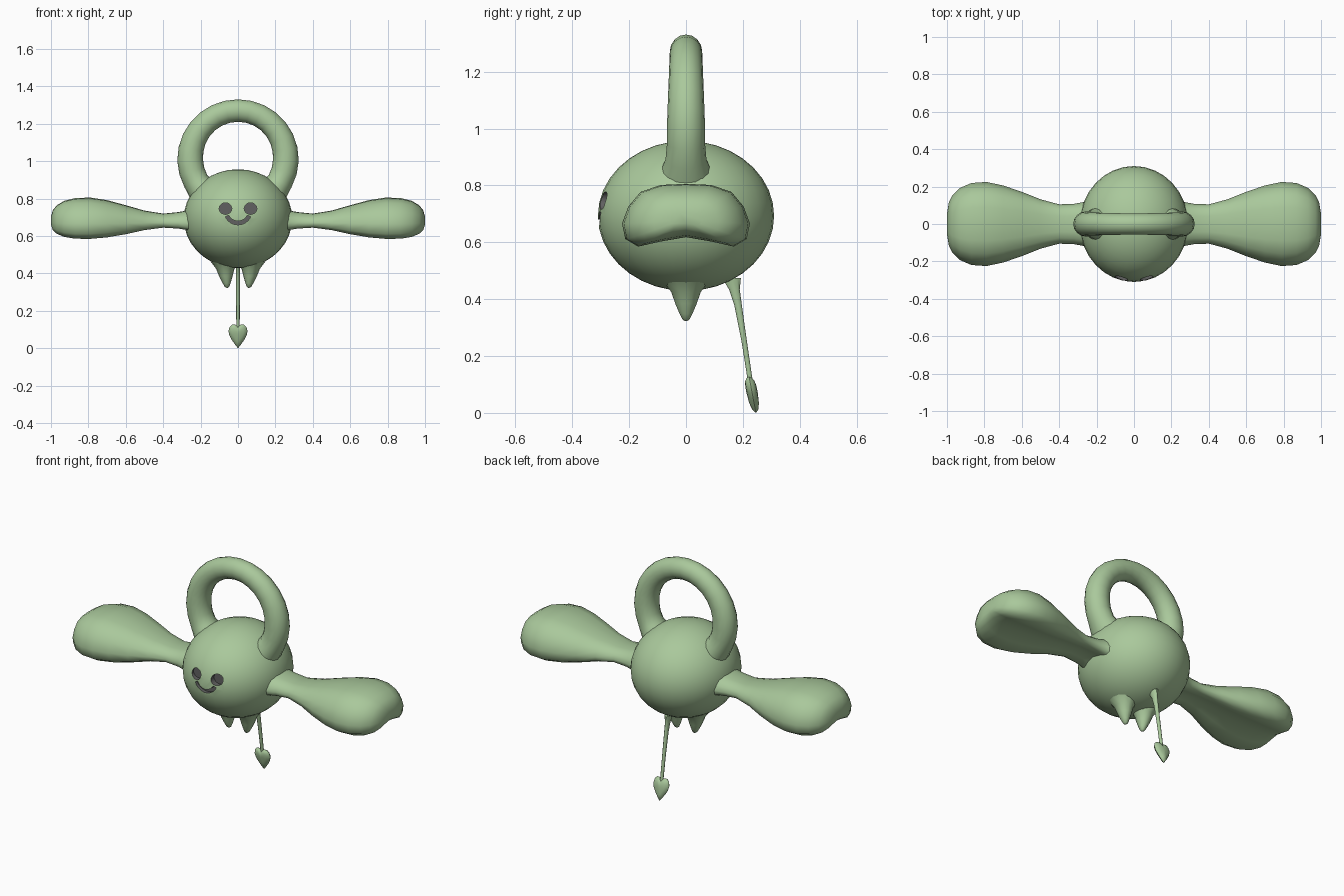
import bpy, bmesh
from math import sin, cos, pi, radians

if "Cube" in bpy.data.objects:
    bpy.data.objects.remove(bpy.data.objects["Cube"])


def material(name, rgb):
    m = bpy.data.materials.new(name)
    m.diffuse_color = (*rgb, 1)
    m.use_nodes = True
    m.node_tree.nodes["Principled BSDF"].inputs["Base Color"].default_value = m.diffuse_color
    return m


GREEN = material("soft_green", (0.40, 0.58, 0.33))
DARK = material("dark_grey", (0.12, 0.12, 0.12))


def finish(name, bm, mirror=False):
    bmesh.ops.recalc_face_normals(bm, faces=bm.faces)
    me = bpy.data.meshes.new(name)
    bm.to_mesh(me)
    bm.free()
    ob = bpy.data.objects.new(name, me)
    bpy.context.collection.objects.link(ob)
    me.materials.append(GREEN)
    if mirror:
        mod = ob.modifiers.new("mirror", 'MIRROR')
        mod.use_mirror_merge = False
    return ob


def smooth(ob, angle=50):
    bpy.ops.object.select_all(action='DESELECT')
    ob.select_set(True)
    bpy.context.view_layer.objects.active = ob
    bpy.ops.object.shade_smooth_by_angle(angle=radians(angle))


def loft(name, rings, mirror=False):
    """Skin a list of equally long point rings and cap both ends."""
    bm = bmesh.new()
    vs = [[bm.verts.new(p) for p in ring] for ring in rings]
    n = len(vs[0])
    for a, b in zip(vs, vs[1:]):
        for i in range(n):
            j = (i + 1) % n
            bm.faces.new((a[i], a[j], b[j], b[i]))
    bm.faces.new(vs[0])
    bm.faces.new(vs[-1])
    ob = finish(name, bm, mirror)
    smooth(ob)
    return ob


def circle(n):
    return [(cos(2 * pi * i / n), sin(2 * pi * i / n)) for i in range(n)]


# Body: slightly squashed ball
bm = bmesh.new()
bmesh.ops.create_uvsphere(bm, u_segments=32, v_segments=18, radius=1)
for v in bm.verts:
    v.co = (v.co.x * 0.29, v.co.y * 0.31, 0.693 + v.co.z * 0.264)
body = finish("body", bm)
body.data.materials.append(DARK)

# Face: eyes and smile sunk into the body
eyes = [[(s * 0.067 + 0.034 * c, 0.747 + 0.031 * d) for c, d in circle(20)] for s in (-1, 1)]
arc = [radians(-155 + 130 * i / 12) for i in range(13)]
smile = ([(0.075 * cos(a), 0.735 + 0.075 * sin(a)) for a in arc] +
         [(0.055 * cos(a), 0.735 + 0.055 * sin(a)) for a in reversed(arc)])
bm = bmesh.new()
for outline, depth in ((eyes[0], -0.27), (eyes[1], -0.27), (smile, -0.285)):
    front = [bm.verts.new((x, -0.4, z)) for x, z in outline]
    back = [bm.verts.new((x, depth, z)) for x, z in outline]
    bm.faces.new(front)
    bm.faces.new(back)
    for i in range(len(front)):
        j = (i + 1) % len(front)
        bm.faces.new((front[i], front[j], back[j], back[i]))
cutter = finish("face_cutter", bm)
cutter.data.materials.append(DARK)
for p in cutter.data.polygons:
    p.material_index = 1
cutter.hide_render = True
cut = body.modifiers.new("face", 'BOOLEAN')
cut.operation = 'DIFFERENCE'
cut.solver = 'EXACT'
cut.object = cutter
bpy.context.view_layer.objects.active = body
bpy.ops.object.modifier_apply(modifier="face")
bpy.data.objects.remove(cutter)
smooth(body, 30)

# Ring handle on top
rings = []
for i in range(21):
    a = radians(-42 + 264 * i / 20)
    up = max(0, sin(a))
    rad, wide = 0.069 - 0.009 * up, 0.067 - 0.010 * up
    if i in (0, 20):
        rad, wide = 0.080, 0.092
    elif i in (1, 19):
        wide = 0.072
    rings.append([((0.256 + rad * c) * cos(a), wide * d, 1.015 + (0.256 + rad * c) * sin(a))
                  for c, d in circle(16)])
loft("ring_handle", rings)

# Wings: bean-shaped section, hollow underneath; (x, half width, bottom, top)
half = [(0, 1), (0.4, 0.98), (0.71, 0.87), (0.9, 0.64), (1, 0.37), (0.95, 0.12),
        (0.75, 0), (0.4, 0.08), (0, 0.15)]
section = half + [(-y, v) for y, v in half[-2:0:-1]]
stations = [(0.21, 0.15, 0.61, 0.76), (0.265, 0.118, 0.632, 0.738), (0.32, 0.108, 0.640, 0.728),
            (0.40, 0.105, 0.645, 0.720), (0.50, 0.132, 0.632, 0.736), (0.60, 0.172, 0.610, 0.765),
            (0.70, 0.206, 0.593, 0.792), (0.79, 0.225, 0.585, 0.806), (0.87, 0.219, 0.586, 0.803),
            (0.93, 0.193, 0.596, 0.788), (0.97, 0.155, 0.613, 0.764), (0.99, 0.115, 0.632, 0.738),
            (1.0, 0.055, 0.660, 0.705)]
loft("wing", [[(x, w * y, lo + (hi - lo) * v) for y, v in section]
              for x, w, lo, hi in stations], mirror=True)

# Feet: little pointed stubs leaning inwards
profile = [(0.070, 0.080, 0.46), (0.068, 0.053, 0.425), (0.065, 0.039, 0.385),
           (0.061, 0.023, 0.348), (0.059, 0.013, 0.329), (0.058, 0.004, 0.323)]
loft("foot", [[(x + r * 0.92 * c, r * d, z) for c, d in circle(14)]
              for x, r, z in profile], mirror=True)

# Tail: thin rod, wider where it leaves the body; (y, z, half x, half y)
path = [(0.160, 0.475, 0.016, 0.035), (0.170, 0.435, 0.012, 0.020), (0.183, 0.38, 0.011, 0.014),
        (0.205, 0.25, 0.010, 0.010), (0.228, 0.10, 0.009, 0.009)]
loft("tail", [[(rx * c, y + ry * d, z) for c, d in circle(10)] for y, z, rx, ry in path])

# Tail tip: puffed heart
side = [(0, 0.115), (0.014, 0.127), (0.031, 0.128), (0.045, 0.114), (0.051, 0.092),
        (0.046, 0.068), (0.032, 0.043), (0.015, 0.019), (0, 0.0)]
heart = side + [(-x, z) for x, z in side[-2:0:-1]]
layers = [(0.15, -0.020), (0.6, -0.017), (0.88, -0.010), (1, 0), (0.88, 0.010), (0.6, 0.017),
          (0.15, 0.020)]
rings = []
for s, t in layers:
    pts = [(x * s, 0.085 + (z - 0.085) * s) for x, z in heart]
    rings.append([(x, 0.246 - 0.19 * z + t, z) for x, z in pts])
loft("tail_tip", rings)
